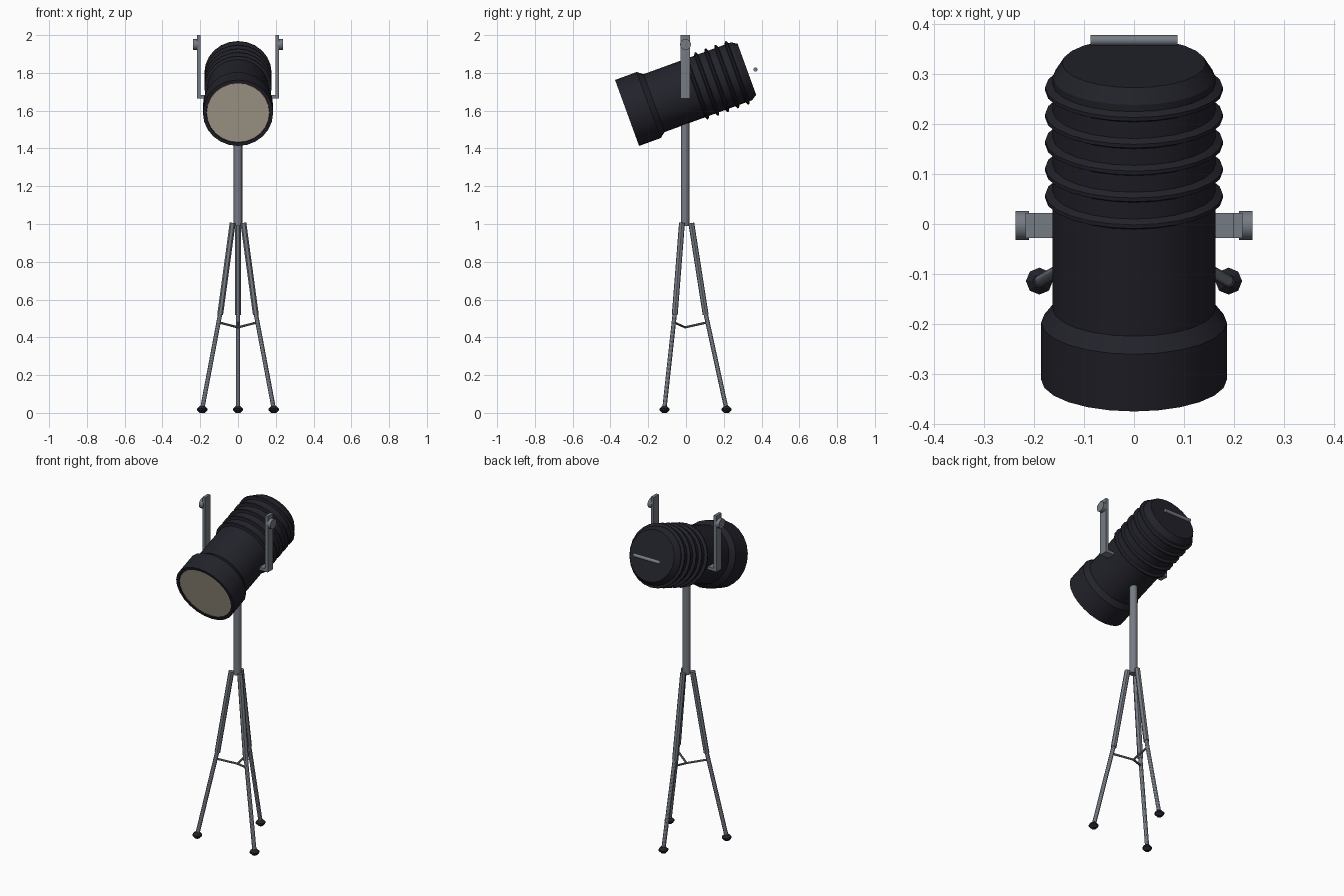
import bpy
import bmesh
from math import sin, cos, tau, radians
from mathutils import Vector, Matrix

cube = bpy.data.objects.get("Cube")
if cube:
    bpy.data.objects.remove(cube, do_unlink=True)


def material(name, rgb):
    m = bpy.data.materials.new(name)
    m.use_nodes = True
    m.diffuse_color = (*rgb, 1)
    m.node_tree.nodes["Principled BSDF"].inputs["Base Color"].default_value = (*rgb, 1)
    return m


BLACK = material("matte black", (0.016, 0.016, 0.024))
METAL = material("grey metal", (0.18, 0.20, 0.23))
GLASS = material("warm lens", (0.48, 0.43, 0.34))


def finish(name, bm, mat, matrix=Matrix()):
    bmesh.ops.recalc_face_normals(bm, faces=bm.faces)
    mesh = bpy.data.meshes.new(name)
    bm.to_mesh(mesh)
    bm.free()
    mesh.materials.append(mat)
    ob = bpy.data.objects.new(name, mesh)
    ob.matrix_world = matrix
    bpy.context.collection.objects.link(ob)
    bpy.ops.object.select_all(action='DESELECT')
    ob.select_set(True)
    bpy.context.view_layer.objects.active = ob
    bpy.ops.object.shade_smooth_by_angle(angle=radians(30))
    return ob


def lathe(name, profile, mat, matrix=Matrix(), sides=24):
    """Turn (radius, height) points about local z, with flat end caps."""
    bm = bmesh.new()
    rings = [[bm.verts.new((r * cos(tau * i / sides), r * sin(tau * i / sides), h))
              for i in range(sides)] for r, h in profile]
    for a, b in zip(rings, rings[1:]):
        for i in range(sides):
            j = (i + 1) % sides
            bm.faces.new((a[i], a[j], b[j], b[i]))
    bm.faces.new(rings[0])
    bm.faces.new(rings[-1])
    return finish(name, bm, mat, matrix)


def rod(name, start, end, radius, mat=METAL, sides=12):
    start, end = Vector(start), Vector(end)
    d = end - start
    turn = d.to_track_quat('Z', 'Y').to_matrix().to_4x4()
    return lathe(name, [(radius, 0), (radius, d.length)], mat,
                 Matrix.Translation(start) @ turn, sides)


def box(name, low, high, mat=METAL):
    low, high = Vector(low), Vector(high)
    bm = bmesh.new()
    bmesh.ops.create_cube(bm, size=1, matrix=Matrix.Translation((low + high) / 2)
                          @ Matrix.Diagonal((*(high - low), 1)))
    return finish(name, bm, mat)


# Lamp housing: hood, barrel, cooling fins and tapered back in one profile
tilt = Matrix.Translation((0, -0.312, 1.588)) @ Matrix.Rotation(radians(-70), 4, 'X')
profile = [(0.166, 0.008), (0.168, 0), (0.186, 0), (0.186, 0.122), (0.163, 0.152)]
for k in range(5):
    t = 0.391 + 0.0572 * k
    profile += [(0.163, t - 0.011), (0.178, t - 0.004), (0.178, t + 0.004), (0.163, t + 0.011)]
profile += [(0.163, 0.645), (0.144, 0.675)]
lathe("lamp_housing", profile, BLACK, tilt)
lathe("lens", [(0.166, 0.003), (0.166, 0.012)], GLASS, tilt)
rod("rear_handle", (-0.087, 0.368, 1.818), (0.087, 0.368, 1.818), 0.0105)

# Yoke with clamp knobs
Y = -0.003
box("yoke_base", (-0.217, Y - 0.025, 1.665), (0.217, Y + 0.025, 1.682))
for side, s in (("left", 1), ("right", -1)):
    xs = sorted((s * 0.199, s * 0.217))
    box(side + "_yoke_arm", (xs[0], Y - 0.025, 1.665), (xs[1], Y + 0.025, 2.0))
    rod(side + "_knob", (s * 0.21, Y, 1.95), (s * 0.237, Y, 1.95), 0.029, sides=16)

# Stand pole
C = Vector((0, -0.005, 0))
rod("pole", C + Vector((0, 0, 0.99)), C + Vector((0, 0, 1.67)), 0.0225, sides=16)

# Tripod legs, braces and feet
for name, angle in (("rear", 90), ("right", 210), ("left", 330)):
    a = radians(angle)

    def at(r, z):
        return C + Vector((r * cos(a), r * sin(a), z))

    rod(name + "_upper_leg", at(0.033, 1.005), at(0.109, 0.52), 0.0155)
    rod(name + "_lower_leg", at(0.107, 0.535), at(0.219, 0.02), 0.0115)
    rod(name + "_brace", at(0, 0.453), at(0.108, 0.477), 0.006, sides=8)
    lathe(name + "_foot", [(0.013, 0), (0.027, 0.014), (0.027, 0.022), (0.013, 0.036)],
          BLACK, Matrix.Translation(at(0.219, 0)), 8)
